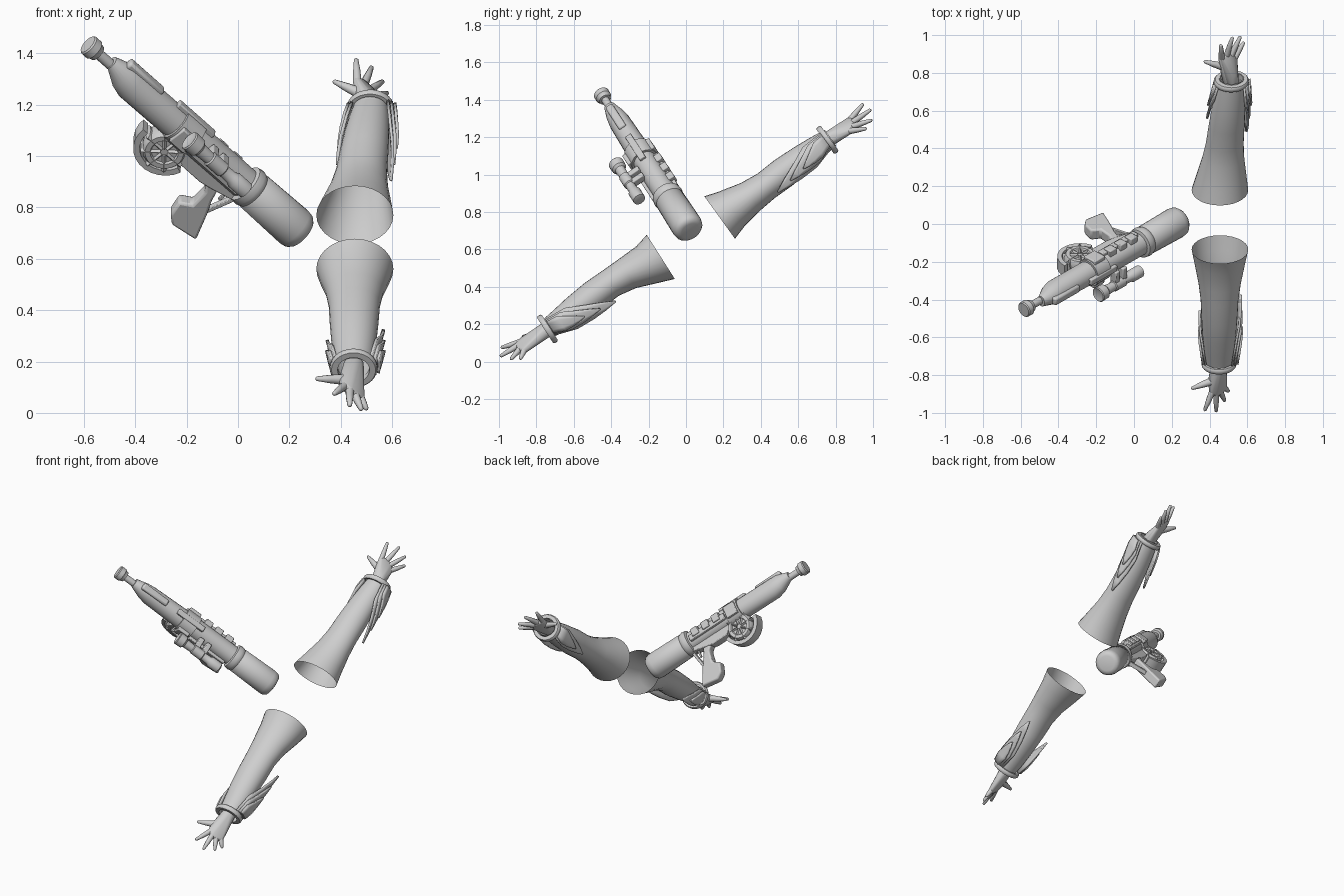
import bpy, bmesh, math
from mathutils import Vector, Matrix

cube = bpy.data.objects.get("Cube")
if cube:
    bpy.data.objects.remove(cube, do_unlink=True)

grey = bpy.data.materials.new("plain grey")
grey.use_nodes = True
grey.diffuse_color = (0.62, 0.62, 0.62, 1)
grey.node_tree.nodes["Principled BSDF"].inputs["Base Color"].default_value = (0.62, 0.62, 0.62, 1)


def finish(name, bm, matrix=None, angle=35, bevel=0, thickness=0):
    """Turn a bmesh into a named, shaded object."""
    bmesh.ops.recalc_face_normals(bm, faces=bm.faces)
    mesh = bpy.data.meshes.new(name)
    bm.to_mesh(mesh)
    bm.free()
    mesh.materials.append(grey)
    obj = bpy.data.objects.new(name, mesh)
    bpy.context.collection.objects.link(obj)
    if matrix:
        obj.matrix_world = matrix
    if thickness:
        solid = obj.modifiers.new("thickness", 'SOLIDIFY')
        solid.thickness, solid.offset = thickness, 0
    if bevel:
        mod = obj.modifiers.new("bevel", 'BEVEL')
        mod.width, mod.segments = bevel, 2
    for polygon in mesh.polygons:
        polygon.use_smooth = True
    mesh.set_sharp_from_angle(angle=math.radians(angle))
    return obj


def loft(rings, closed=True, cap=True):
    """Skin a list of equal-length point rings."""
    bm = bmesh.new()
    rows = [[bm.verts.new(p) for p in ring] for ring in rings]
    count = len(rows[0])
    for a, b in zip(rows, rows[1:]):
        for i in range(count if closed else count - 1):
            j = (i + 1) % count
            bm.faces.new((a[i], a[j], b[j], b[i]))
    if closed and cap:
        bm.faces.new(rows[0])
        bm.faces.new(rows[-1])
    return bm


def ellipse(centre, u, v, sides):
    steps = [math.tau * i / sides for i in range(sides)]
    return [centre + u * math.cos(a) + v * math.sin(a) for a in steps]


def tube(name, points, radii, sides=10):
    """Tapered finger-like tube along points, with a rounded tip."""
    pts = [Vector(p) for p in points]
    axis = (pts[-1] - pts[0]).normalized()
    pts.append(pts[-1] + axis * radii[-1] * 0.6)
    u = axis.orthogonal().normalized()
    v = axis.cross(u)
    return finish(name, loft([ellipse(p, u * r, v * r, sides)
                              for p, r in zip(pts, radii + [radii[-1] * 0.45])]), angle=60)


# ---------- arms ----------
def build_arm(label, start, cuff, bow, knuckles, tips, thumb):
    start, cuff = Vector(start), Vector(cuff)
    side = Vector((1, 0, 0))
    span = cuff - start
    axis = Vector((0, span.y, span.z)).normalized()
    up = Vector((0, -axis.z, axis.y))
    if up.z < 0:
        up.negate()
    length = Vector((0, span.y, span.z)).length

    def at(s, lift=0.0, out=0.0):
        x = start.x + span.x * s / length
        return Vector((x + out, start.y, start.z)) + axis * s + up * lift

    # Sleeve, open at the elbow end: distance, lift, half width, half height
    sleeve = [(0, 0, .15, .14), (.08, .1, .135, .115), (.2, .8, .112, .09), (.3, 1, .1, .08),
              (.42, .7, .095, .083), (.54, .4, .088, .075), (.64, .1, .078, .064), (.73, 0, .065, .052)]
    rings = [ellipse(at(s, bow * k), side * w, up * h, 28) for s, k, w, h in sleeve]
    finish(label + "_sleeve", loft(rings, cap=False), angle=50)

    # Cuff band around the wrist
    band = [(-.014, .072), (-.014, .086), (-.006, .092), (.008, .092), (.016, .086), (.016, .062), (-.014, .062)]
    rings = [ellipse(at(length + s), side * r, up * r * .93, 28) for s, r in band]
    finish(label + "_cuff", loft(rings, cap=False), angle=50)

    # Layered pointed fins on both sides of the forearm
    leaf = [(.70, .05, -.05), (.58, .045, -.085), (.48, .0, -.088), (.40, -.035, -.083), (.33, -.068, -.074)]
    for sign, scales in ((1, (1, .75, .5)), (-1, (.75, .5))):
        for k, scale in enumerate(scales):
            rows = []
            for s, top, bottom in leaf:
                s2 = .70 + (s - .70) * scale
                row = []
                for f in (0, .25, .5, .75, 1):
                    p = (top + (bottom - top) * f) * (.4 + .6 * scale)
                    out = .076 + k * .012 + (.70 - s2) * .14 - p * p * 3
                    row.append(at(s2, p, sign * out))
                rows.append(row)
            finish("%s_fin_%s_%d" % (label, "outer" if sign > 0 else "inner", k + 1),
                   loft(rows, closed=False), thickness=.011)

    # Palm: hull around the wrist, knuckles and thumb root
    knuckles = [Vector(p) for p in knuckles]
    wrist = at(length - .01)
    middle = wrist.lerp(knuckles[1], .55)
    thumb = Vector(thumb)
    thumb_root = middle.lerp(thumb, .22)
    bm = bmesh.new()
    for p, r in [(wrist, .042), (at(length + .04), .035), (thumb_root, .02)] + [(p, .018) for p in knuckles]:
        bmesh.ops.create_icosphere(bm, subdivisions=2, radius=r, matrix=Matrix.Translation(p))
    points = [v.co.copy() for v in bm.verts]
    bm.free()
    bm = bmesh.new()
    hull = bmesh.ops.convex_hull(bm, input=[bm.verts.new(p) for p in points])
    bmesh.ops.delete(bm, geom=[v for v in bm.verts if not v.link_faces], context='VERTS')
    finish(label + "_palm", bm, angle=80)

    # Fingers and thumb
    for name, base, tip in zip(("index", "middle", "ring", "little"), knuckles, tips):
        tip = Vector(tip)
        tube(label + "_" + name + "_finger", [base, base.lerp(tip, .5), tip], [.017, .0145, .009])
    tube(label + "_thumb", [thumb_root, thumb_root.lerp(thumb, .5), thumb], [.022, .017, .009])


build_arm("upper_arm", (.455, .18, .77), (.515, .755, 1.185), -.008,
          [(.465, .875, 1.29), (.49, .888, 1.277), (.512, .885, 1.255), (.53, .872, 1.232)],
          [(.46, .945, 1.375), (.52, .985, 1.345), (.562, .99, 1.29), (.58, .96, 1.245)],
          (.375, .86, 1.29))
build_arm("lower_arm", (.455, -.135, .56), (.45, -.74, .175), .025,
          [(.415, -.885, .105), (.435, -.895, .088), (.455, -.885, .072), (.475, -.865, .062)],
          [(.375, -.985, .075), (.435, -.99, .03), (.48, -.935, .014), (.5, -.885, .016)],
          (.308, -.87, .133))

# ---------- launcher: local x runs to the rear, y down to the grip, z to its side ----------
back = Vector((.688, .394, -.609)).normalized()
down = Vector((-.725, .40, -.565))
down = (down - back * down.dot(back)).normalized()
flank = back.cross(down)
frame = Matrix((back, down, flank)).transposed().to_4x4()
frame.translation = Vector((-.585, -.455, 1.435))


def lathe(name, profile, y=0, z=0, sides=24, angle=35):
    rings = [ellipse(Vector((t, y, z)), Vector((0, r, 0)), Vector((0, 0, r)), sides) for t, r in profile]
    return finish(name, loft(rings), frame, angle)


def box(name, low, high, bevel=.005):
    bm = bmesh.new()
    bmesh.ops.create_cube(bm, size=1)
    low, high = Vector(low), Vector(high)
    for v in bm.verts:
        v.co = (low + high) / 2 + Vector(a * b for a, b in zip(v.co, high - low))
    return finish(name, bm, frame, bevel=bevel)


def plate(name, outline, half, bevel=.006):
    rings = [[Vector((t, a, z)) for t, a in outline] for z in (-half, half)]
    return finish(name, loft(rings), frame, bevel=bevel)


lathe("muzzle", [(.0, .026), (.0, .038), (.006, .043), (.036, .043), (.042, .037), (.058, .033), (.06, .02)])
lathe("thin_barrel", [(.05, .021), (.17, .021)], sides=16)

# Body with a slanted nose: position, top, bottom, half width
body = [(.125, -.035, .015, .03), (.2, -.06, .058, .05), (.25, -.062, .072, .058),
        (.5, -.064, .068, .064), (.9, -.064, .064, .064)]
rings = []
for t, top, bottom, w in body:
    mid, half = (top + bottom) / 2, (bottom - top) / 2
    rings.append(ellipse(Vector((t, mid, 0)), Vector((0, half, 0)), Vector((0, 0, w)), 20))
finish("main_body", loft(rings), frame)
lathe("rear_collar", [(.885, .066), (.89, .08), (.915, .084), (.935, .078), (.945, .07)])
lathe("rear_cylinder", [(.93, .07), (.94, .08), (1.165, .084), (1.19, .08), (1.205, .068), (1.21, .05)], angle=50)

# Top ribs, clamp band and side rails
box("front_top_rib", (.17, -.074, -.022), (.36, -.04, .022), .01)
box("rear_top_rib", (.44, -.08, -.018), (.64, -.04, .018))
lathe("clamp_band", [(.495, .06), (.495, .076), (.595, .076), (.595, .06)])
for sign, side in ((-1, "scope_side"), (1, "far_side")):
    box("clamp_plate_" + side, (.505, -.04, sign * .086), (.585, .04, sign * .05))
    box("rail_" + side, (.6, -.012, sign * .08), (.87, .028, sign * .05))
for i in range(3):
    box("far_side_block_%d" % (i + 1), (.63 + i * .08, -.035, .05), (.68 + i * .08, .015, .09))

# Drum with spokes and its curved guard
bm = loft([ellipse(Vector((.55, .11, z)), Vector((r, 0, 0)), Vector((0, r, 0)), 28)
           for r, z in ((.05, -.036), (.055, -.045), (.075, -.045), (.085, -.03),
                        (.085, .03), (.075, .045), (.055, .045), (.05, .036))])
finish("drum", bm, frame)
for i in range(8):
    a = math.tau * i / 8
    c, s = math.cos(a), math.sin(a)
    bm = loft([ellipse(Vector((.55 + c * r, .11 + s * r, 0)), Vector((-s, c, 0)) * .014,
                       Vector((0, 0, .046)), 8) for r in (.015, .092)])
    finish("drum_spoke_%d" % (i + 1), bm, frame)
steps = [math.radians(15 + 165 * i / 12) for i in range(13)]
arc = [(.545 + math.cos(a) * .125, .1 + math.sin(a) * .125) for a in steps]
arc += [(.545 + math.cos(a) * .1, .1 + math.sin(a) * .1) for a in reversed(steps)]
plate("drum_guard", arc, .035, 0)

# Frame, grip and trigger guard
plate("lower_frame", [(.6, .05), (.64, .11), (.75, .11), (.8, .1), (.9, .075), (.9, .04), (.6, .03)], .035)
plate("grip", [(.76, .09), (.8, .13), (.81, .205), (.765, .235), (.785, .3), (.825, .33),
               (.94, .31), (.885, .2), (.85, .14), (.83, .09)], .032, .01)
plate("trigger_guard", [(.87, .19), (.885, .2), (.92, .07), (.905, .06)], .014, .003)
box("trigger", (.868, .07, -.007), (.88, .125, .007), .002)

# Scope and its mounts
lathe("scope", [(.535, .022), (.53, .038), (.535, .042), (.578, .04), (.59, .028), (.645, .025), (.65, .031),
                (.72, .031), (.725, .025), (.77, .026), (.785, .034), (.85, .034), (.853, .024)],
      y=-.045, z=-.135, sides=20)
for i, t in enumerate((.665, .72)):
    box("scope_mount_%d" % (i + 1), (t - .016, -.062, -.135), (t + .016, -.02, -.045))
